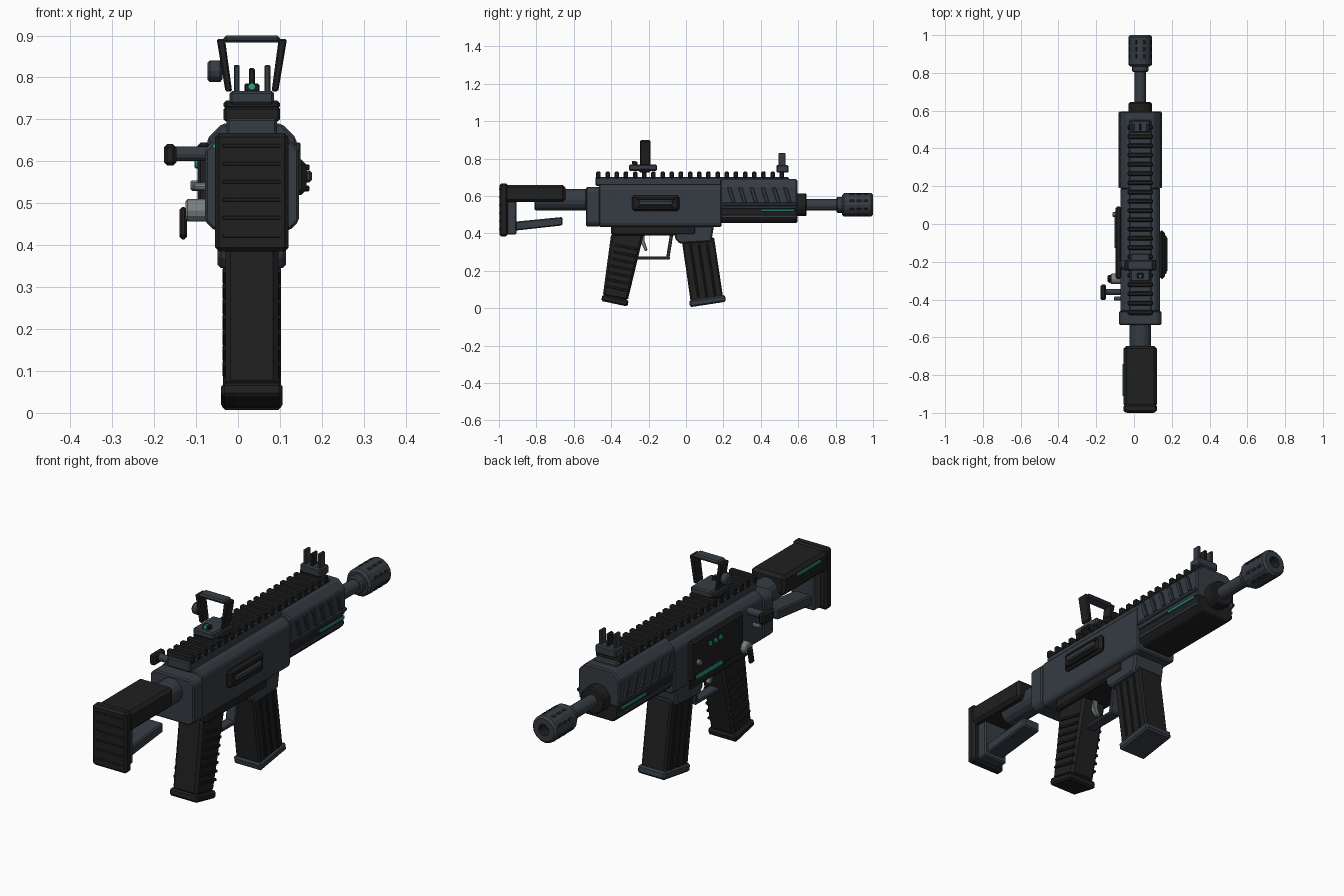
import bpy, bmesh, math
from mathutils import Matrix, Vector

if "Cube" in bpy.data.objects:
    bpy.data.objects.remove(bpy.data.objects["Cube"])

CX = 0.033  # centre line of the body; all x below are relative to it


def material(name, rgb):
    m = bpy.data.materials.new(name)
    m.diffuse_color = (*rgb, 1)
    m.use_nodes = True
    m.node_tree.nodes["Principled BSDF"].inputs["Base Color"].default_value = m.diffuse_color
    return m


STEEL = material("slate_grey", (0.036, 0.045, 0.056))
BLACK = material("matte_black", (0.014, 0.014, 0.014))
TEAL = material("teal", (0.02, 0.36, 0.26))
LIGHT = material("light_grey", (0.19, 0.22, 0.22))


def finish(name, bm, *mats):
    bmesh.ops.recalc_face_normals(bm, faces=bm.faces)
    me = bpy.data.meshes.new(name)
    bm.to_mesh(me)
    bm.free()
    for m in mats:
        me.materials.append(m)
    ob = bpy.data.objects.new(name, me)
    ob.location.x = CX
    bpy.context.collection.objects.link(ob)
    return ob


def bevel(bm, edges, w):
    if w:
        bmesh.ops.bevel(bm, geom=list(edges), offset=w, segments=1, affect='EDGES')


def box(name, x, y, z, mat, bev=0.006, tilt=0):
    """Box from ranges; tilt in degrees about the x axis through its centre."""
    bm = bmesh.new()
    bmesh.ops.create_cube(bm, size=1)
    size = [r[1] - r[0] for r in (x, y, z)]
    mid = Vector([(r[0] + r[1]) / 2 for r in (x, y, z)])
    bmesh.ops.scale(bm, vec=size, verts=bm.verts)
    bevel(bm, bm.edges, bev)
    bmesh.ops.transform(bm, matrix=Matrix.Translation(mid) @ Matrix.Rotation(math.radians(tilt), 4, 'X'),
                        verts=bm.verts)
    return finish(name, bm, mat)


def prism(name, pts, a, b, mat, bev=0.006, axis='x'):
    """Extrude (y,z) points along x, or (x,z) points along y."""
    bm = bmesh.new()
    co = (lambda p, t: (t, p[0], p[1])) if axis == 'x' else (lambda p, t: (p[0], t, p[1]))
    f = bm.faces.new([bm.verts.new(co(p, a)) for p in pts])
    r = bmesh.ops.extrude_face_region(bm, geom=[f])
    move = (b - a, 0, 0) if axis == 'x' else (0, b - a, 0)
    bmesh.ops.translate(bm, vec=move, verts=[v for v in r['geom'] if isinstance(v, bmesh.types.BMVert)])
    bmesh.ops.recalc_face_normals(bm, faces=bm.faces)
    bevel(bm, bm.edges, bev)
    return finish(name, bm, mat)


def cyl(name, a, b, r, mat, axis='y', at=(0, 0), bev=0.006, n=16, bore=0):
    """Cylinder from a to b along x (at = y,z) or y (at = x,z)."""
    bm = bmesh.new()
    bmesh.ops.create_cone(bm, cap_ends=True, segments=n, radius1=r, radius2=r, depth=b - a)
    bevel(bm, [e for e in bm.edges if any(len(f.verts) == n for f in e.link_faces)], bev)
    if bore:  # sunk dark hole in the far end
        cap = max(bm.faces, key=lambda f: f.calc_center_median().z)
        bmesh.ops.inset_region(bm, faces=[cap], thickness=r - bev - bore)
        walls = bmesh.ops.extrude_face_region(bm, geom=[cap])['geom']
        bmesh.ops.translate(bm, vec=(0, 0, -0.05), verts=[v for v in walls if isinstance(v, bmesh.types.BMVert)])
        if cap.is_valid:
            bm.faces.remove(cap)
        for f in bm.faces:
            c = f.calc_center_median()
            if math.hypot(c.x, c.y) < bore * 1.005 and c.z > -0.2 * r and c.z < (b - a) / 2 - 1e-4:
                f.material_index = 1
    m = (a + b) / 2
    if axis == 'x':
        M = Matrix.Translation((m, *at)) @ Matrix.Rotation(math.pi / 2, 4, 'Y')
    else:
        M = Matrix.Translation((at[0], m, at[1])) @ Matrix.Rotation(-math.pi / 2, 4, 'X')
    bmesh.ops.transform(bm, matrix=M, verts=bm.verts)
    return finish(name, bm, mat, BLACK)


def octo(w, z0, z1, ct, cb):
    """Cross-section with chamfered top and bottom corners."""
    return [(-w, z0 + cb), (-w + cb, z0), (w - cb, z0), (w, z0 + cb),
            (w, z1 - ct), (w - ct, z1), (-w + ct, z1), (-w, z1 - ct)]


# --- barrel and muzzle
ZB = 0.553
cyl("barrel", 0.55, 0.86, 0.03, STEEL, at=(0, ZB))
cyl("barrel_collar", 0.58, 0.645, 0.061, BLACK, at=(0, ZB))
cyl("muzzle_neck", 0.805, 0.84, 0.043, STEEL, at=(0, ZB))
cyl("muzzle_device", 0.835, 1.0, 0.063, STEEL, at=(0, ZB), bev=0.01, bore=0.027)
for k in range(8):
    a = math.pi / 8 + k * math.pi / 4
    for j in range(3):
        y = 0.875 + j * 0.037
        s = box(f"muzzle_slot_{k}_{j}", (-0.006, 0.006), (y, y + 0.025), (0.059, 0.0645), BLACK, 0)
        s.rotation_euler.y = a
        s.location.z = ZB

# --- receiver
prism("receiver", octo(0.105, 0.435, 0.663, 0.025, 0.015), -0.465, 0.19, STEEL, axis='y')
prism("receiver_end_plate", octo(0.112, 0.437, 0.648, 0.02, 0.02), -0.535, -0.46, STEEL, axis='y')
box("lower_receiver", (-0.085, 0.085), (-0.40, 0.055), (0.39, 0.445), BLACK, 0.01)
prism("magazine_well", [(-0.06, 0.445), (-0.06, 0.375), (-0.035, 0.345), (0.135, 0.355), (0.15, 0.445)],
      -0.082, 0.082, STEEL, 0.008)

# --- handguard with slanted ribs and light strips
prism("handguard_upper", octo(0.106, 0.53, 0.69, 0.035, 0.008), 0.185, 0.595, STEEL, axis='y')
prism("handguard_lower", octo(0.098, 0.455, 0.535, 0.005, 0.025), 0.185, 0.595, BLACK, axis='y')
for s, side in ((-1, "left"), (1, "right")):
    for i in range(6):
        y = 0.215 + i * 0.06
        prism(f"handguard_rib_{side}_{i}",
              [(y + 0.03, 0.565), (y + 0.05, 0.565), (y + 0.025, 0.645), (y + 0.005, 0.645)],
              s * 0.1, s * 0.116, STEEL, 0.003)
    box(f"handguard_ledge_{side}", sorted((s * 0.1, s * 0.114)), (0.19, 0.595), (0.548, 0.565), STEEL, 0.004)
    box(f"handguard_band_{side}", sorted((s * 0.09, s * 0.102)), (0.19, 0.59), (0.483, 0.5), STEEL, 0.003)
    box(f"handguard_light_{side}", sorted((s * 0.104, s * 0.112)), (0.40, 0.58), (0.517, 0.53), TEAL, 0.002)

# --- top rail
box("rail_base", (-0.06, 0.06), (-0.485, 0.55), (0.655, 0.703), STEEL)
for i in range(21):
    y = -0.468 + i * 0.049
    box(f"rail_tooth_{i}", (-0.067, 0.067), (y - 0.012, y + 0.012), (0.695, 0.73), BLACK, 0.005)

# --- rear sight: open trapezoid frame on a base
box("rear_sight_base", (-0.053, 0.053), (-0.305, -0.155), (0.735, 0.768), STEEL)
box("rear_sight_clamp", (-0.067, 0.067), (-0.25, -0.19), (0.725, 0.745), BLACK)
for s, side in ((-1, "left"), (1, "right")):
    prism(f"rear_sight_leg_{side}", [(s * x, z) for x, z in
          ((0.047, 0.766), (0.063, 0.766), (0.084, 0.892), (0.064, 0.892))], -0.245, -0.19, BLACK, 0.004, 'y')
box("rear_sight_top", (-0.067, 0.067), (-0.245, -0.19), (0.883, 0.9), STEEL)
cyl("rear_sight_knob", -0.106, -0.07, 0.026, STEEL, 'x', (-0.218, 0.815), n=12)
box("rear_sight_emitter", (-0.018, 0.018), (-0.287, -0.26), (0.765, 0.785), BLACK, 0.003)
cyl("rear_sight_dot", -0.29, -0.27, 0.008, TEAL, at=(0, 0.779), bev=0, n=10)

# --- front sight: three posts
box("front_sight_base", (-0.053, 0.053), (0.483, 0.548), (0.725, 0.766), STEEL)
for x, top, m in ((-0.036, 0.83, STEEL), (0, 0.822, BLACK), (0.037, 0.83, STEEL)):
    box("front_sight_post", (x - 0.007, x + 0.007), (0.495, 0.532), (0.755, top), m, 0.003)

# --- grip, trigger and guard
prism("grip", [(-0.40, 0.40), (-0.225, 0.40), (-0.312, 0.04), (-0.445, 0.065)], -0.063, 0.063, BLACK, 0.012)
box("grip_base", (-0.073, 0.073), (-0.452, -0.308), (0.024, 0.058), BLACK, 0.008, -12)
for i in range(7):
    z = 0.105 + i * 0.037
    y = -0.365 + (z - 0.1) * 0.2
    box(f"grip_rib_{i}", (-0.07, 0.07), (y - 0.062, y + 0.062), (z - 0.006, z + 0.006), BLACK, 0.002, -12)
box("trigger_guard_bottom", (-0.025, 0.025), (-0.27, -0.085), (0.26, 0.276), STEEL, 0.004)
prism("trigger_guard_front", [(-0.108, 0.26), (-0.09, 0.26), (-0.068, 0.395), (-0.086, 0.395)],
      -0.025, 0.025, STEEL, 0.004)
prism("trigger", [(-0.25, 0.395), (-0.22, 0.395), (-0.222, 0.36), (-0.205, 0.31), (-0.218, 0.305), (-0.242, 0.35)],
      -0.012, 0.012, LIGHT, 0.003)

# --- magazine
prism("magazine", [(-0.025, 0.38), (0.15, 0.38), (0.198, 0.06), (0.025, 0.035)], -0.063, 0.063, BLACK, 0.008)
box("magazine_base", (-0.071, 0.071), (0.018, 0.212), (0.02, 0.057), STEEL, 0.008, 8.7)
for j in (-0.045, 0.0, 0.045):
    box("magazine_rib", (-0.069, 0.069), (0.09 + j - 0.006, 0.09 + j + 0.006), (0.06, 0.345), BLACK, 0.003, 8.7)

# --- stock
cyl("buffer_tube", -0.81, -0.53, 0.057, STEEL, at=(0, 0.58))
box("stock_cheek", (-0.088, 0.088), (-0.97, -0.645), (0.567, 0.66), BLACK, 0.014)
box("butt_plate", (-0.088, 0.088), (-0.998, -0.953), (0.385, 0.668), BLACK, 0.01)
for i in range(6):
    z = 0.637 - i * 0.043
    box(f"butt_ridge_{i}", (-0.07, 0.07), (-1.0, -0.99), (z - 0.004, z + 0.004), BLACK, 0.001)
box("stock_spine", (-0.06, 0.06), (-0.96, -0.905), (0.395, 0.575), STEEL)
prism("stock_strut", [(-0.915, 0.415), (-0.66, 0.443), (-0.66, 0.488), (-0.915, 0.463)], -0.045, 0.045, STEEL)
box("stock_light", (-0.095, -0.086), (-0.91, -0.74), (0.63, 0.642), TEAL, 0.002)

# --- right side port cover
box("port_frame", (0.1, 0.13), (-0.29, -0.035), (0.52, 0.604), BLACK, 0.012)
for z in (0.535, 0.586):
    box("port_rim_bar", (0.125, 0.138), (-0.265, -0.06), (z - 0.007, z + 0.007), BLACK, 0.003)
box("port_insert", (0.125, 0.144), (-0.255, -0.07), (0.55, 0.578), STEEL, 0.006)

# --- left side panel and controls
box("side_panel", (-0.13, -0.1), (-0.29, 0.092), (0.46, 0.645), BLACK, 0.008)
for y in (-0.04, -0.078, -0.116):
    cyl("panel_dot", -0.137, -0.125, 0.012, TEAL, 'x', (y, 0.594), 0.003, 10)
box("panel_light", (-0.137, -0.128), (-0.125, 0.065), (0.467, 0.485), TEAL, 0.003)
cyl("panel_button", -0.146, -0.125, 0.013, LIGHT, 'x', (0.05, 0.542), 0.003, 10)
cyl("selector_hub", -0.158, -0.1, 0.027, LIGHT, 'x', (-0.29, 0.483), 0.005, 12)
box("selector_lever", (-0.172, -0.155), (-0.305, -0.275), (0.415, 0.49), BLACK, 0.006, -12)
cyl("receiver_pin", -0.14, -0.1, 0.01, LIGHT, 'x', (-0.395, 0.54), 0.003, 10)
cyl("charging_rod", -0.185, -0.09, 0.017, STEEL, 'x', (-0.36, 0.618), 0.003, 12)
box("charging_knob", (-0.21, -0.18), (-0.403, -0.32), (0.59, 0.641), BLACK, 0.008)
